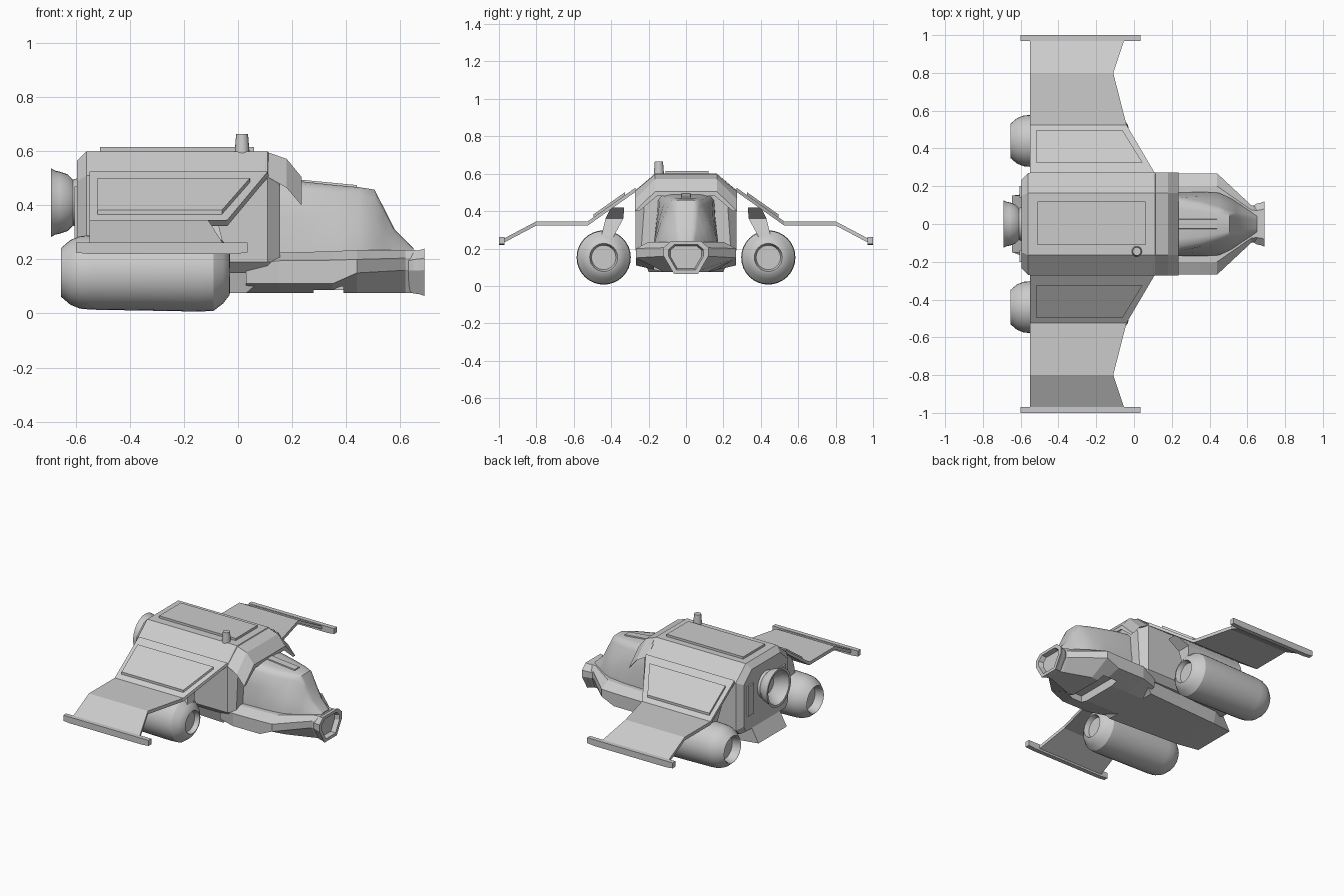
import bpy, bmesh, math

if "Cube" in bpy.data.objects:
    bpy.data.objects.remove(bpy.data.objects["Cube"])


def finish(name, bm, smooth=None, mirror=False):
    bmesh.ops.recalc_face_normals(bm, faces=bm.faces)
    me = bpy.data.meshes.new(name)
    bm.to_mesh(me)
    bm.free()
    ob = bpy.data.objects.new(name, me)
    bpy.context.collection.objects.link(ob)
    if mirror:
        m = ob.modifiers.new("mirror", 'MIRROR')
        m.use_axis = (False, True, False)
    if smooth:
        bpy.ops.object.select_all(action='DESELECT')
        ob.select_set(True)
        bpy.context.view_layer.objects.active = ob
        bpy.ops.object.shade_smooth_by_angle(angle=math.radians(smooth))
    return ob


def loft(name, rings, smooth=None, mirror=False):
    """Skin a list of equal-sized point rings and cap both ends."""
    bm = bmesh.new()
    vs = [[bm.verts.new(p) for p in r] for r in rings]
    n = len(rings[0])
    for a, b in zip(vs, vs[1:]):
        for i in range(n):
            j = (i + 1) % n
            bm.faces.new((a[i], a[j], b[j], b[i]))
    bm.faces.new(vs[0])
    bm.faces.new(vs[-1])
    return finish(name, bm, smooth, mirror)


def sym(x, half):
    """Closed ring at x from a half section of (y, z) points, top to bottom."""
    return [(x, y, z) for y, z in half] + [(x, -y, z) for y, z in reversed(half)]


def lathe(name, profile, cy, cz, n=32, mirror=False):
    rings = [[(x, cy + r * math.cos(2 * math.pi * i / n), cz + r * math.sin(2 * math.pi * i / n))
              for i in range(n)] for x, r in profile]
    return loft(name, rings, 30, mirror)


def box(name, x0, x1, y0, y1, z0, z1, mirror=False):
    return loft(name, [[(x, y0, z0), (x, y1, z0), (x, y1, z1), (x, y0, z1)] for x in (x0, x1)],
                mirror=mirror)


# main body with chamfered shoulders
body = [(.165, .6), (.27, .51), (.27, .19), (.23, .15)]
loft("main_body", [
    sym(-.595, [(.15, .565), (.235, .49), (.235, .21), (.21, .17)]),
    sym(-.56, body),
    sym(.11, body),
    sym(.155, [(.15, .53), (.22, .47), (.24, .19), (.22, .15)])])
box("roof_panel", -.51, .06, -.11, .12, .59, .615)
box("rear_panel", -.605, -.57, .14, .2, .27, .47, mirror=True)

# hood over the cockpit: thin shell bending down
hood = []
for x, zt, zs, yt in ((.1, .6, .51, .165), (.18, .572, .465, .165), (.235, .505, .4, .165)):
    hood.append([(x, -.272, zs), (x, -yt, zt), (x, yt, zt), (x, .272, zs),
                 (x, .25, zs), (x, yt - .01, zt - .025), (x, -yt + .01, zt - .025), (x, -.25, zs)])
loft("cockpit_hood", hood)

# keel with a slanted tail
loft("keel", [
    [(-.59, -.15, .18), (-.59, .15, .18), (-.645, .15, .08), (-.645, -.15, .08)],
    [(-.5, -.2, .18), (-.5, .2, .18), (-.5, .17, .075), (-.5, -.17, .075)],
    [(.15, -.24, .18), (.15, .24, .18), (.03, .2, .075), (.03, -.2, .075)]])

# lower nose hull
nose = loft("nose_hull", [
    sym(.03, [(.2, .2), (.24, .18), (.23, .11), (.12, .075)]),
    sym(.15, [(.2, .225), (.268, .195), (.268, .11), (.12, .075)]),
    sym(.35, [(.2, .23), (.268, .197), (.268, .11), (.12, .075)]),
    sym(.44, [(.2, .235), (.268, .2), (.268, .15), (.12, .075)]),
    sym(.62, [(.075, .235), (.1, .205), (.1, .16), (.055, .075)]),
    sym(.66, [(.07, .235), (.085, .205), (.085, .16), (.05, .075)])])

# belly slot under the nose
cutter = box("slot_cutter", .28, .39, -.17, .17, .03, .13)
cutter.hide_render = True
cutter.hide_viewport = True
b = nose.modifiers.new("slot", 'BOOLEAN')
b.object = cutter
b.operation = 'DIFFERENCE'

# flared nose ring, hollow in front
mouth = [(.08, .24), (.12, .205), (.12, .16), (.065, .065)]
loft("nose_ring", [sym(x, [(y * s, .155 + (z - .155) * s) for y, z in mouth])
                   for x, s in ((.62, .75), (.65, .9), (.67, .93), (.69, 1), (.69, .78), (.66, .7))])

# canopy: rounded lofted glasshouse
canopy = []
for x, wb, wt, zt in ((.12, .17, .14, .5), (.25, .17, .13, .487), (.36, .17, .11, .475),
                      (.45, .165, .085, .467), (.505, .14, .065, .458), (.54, .12, .058, .39),
                      (.58, .1, .052, .31), (.65, .06, .04, .24)):
    h = zt - .19
    canopy.append(sym(x, [(wt * .6, zt), (wt * .9, zt - .03 * h), (wt * 1.08, zt - .12 * h),
                          (wt + (wb - wt) * .6, zt - .45 * h), (wb, zt - .8 * h), (wb, .19)]))
loft("canopy", canopy, 40)
loft("canopy_ridge", [[(x, -.03, z - .03), (x, .03, z - .03), (x, .025, z), (x, -.025, z)]
                      for x, z in ((.22, .496), (.44, .475))])

# cranked wings
wing = [(.27, .525, .11), (.525, .345, -.04), (.8, .345, -.11), (.98, .25, -.05)]
loft("wing", [[(-.55, y, z), (xf, y, z), (xf, y, z - .022), (-.55, y, z - .022)]
              for y, z, xf in wing], mirror=True)
loft("wing_panel", [[(-.52, y, z + .015), (xf, y, z + .015), (xf, y, z - .01), (-.52, y, z - .01)]
                    for y, z, xf in ((.325, .487, .045), (.495, .367, -.06))], mirror=True)
loft("wingtip_plate", [[(-.6, y, z0), (-.55, y, .22), (-.02, y, .22), (.035, y, z0),
                        (.035, y, .262), (-.6, y, .262)]
                       for y, z0 in ((.97, .225), (1.0, .225))], mirror=True)

# engine nacelles and pylons
lathe("nacelle", [(-.6, .075), (-.65, .085), (-.655, .09), (-.62, .12), (-.585, .134), (-.54, .138),
                  (-.14, .145), (-.09, .142), (-.055, .115), (-.032, .085), (-.03, .075), (-.06, .065)],
      .44, .152, mirror=True)
loft("pylon", [[(-.5, y0, z), (xf, y0, z), (xf, y1, z), (-.5, y1, z)]
               for z, y0, y1, xf in ((.24, .4, .46, -.05), (.36, .335, .43, -.08), (.42, .33, .4, .0))],
     mirror=True)

# main thruster at the tail
lathe("tail_thruster", [(-.57, .1), (-.595, .09), (-.61, .085), (-.63, .105), (-.66, .115),
                        (-.675, .118), (-.692, .127), (-.69, .112), (-.65, .1), (-.61, .06)], 0, .41)

# roof beacon
bm = bmesh.new()
bmesh.ops.create_cone(bm, cap_ends=True, segments=16, radius1=.028, radius2=.022, depth=.075)
bmesh.ops.translate(bm, verts=bm.verts, vec=(.015, -.145, .627))
finish("roof_beacon", bm, 30)
